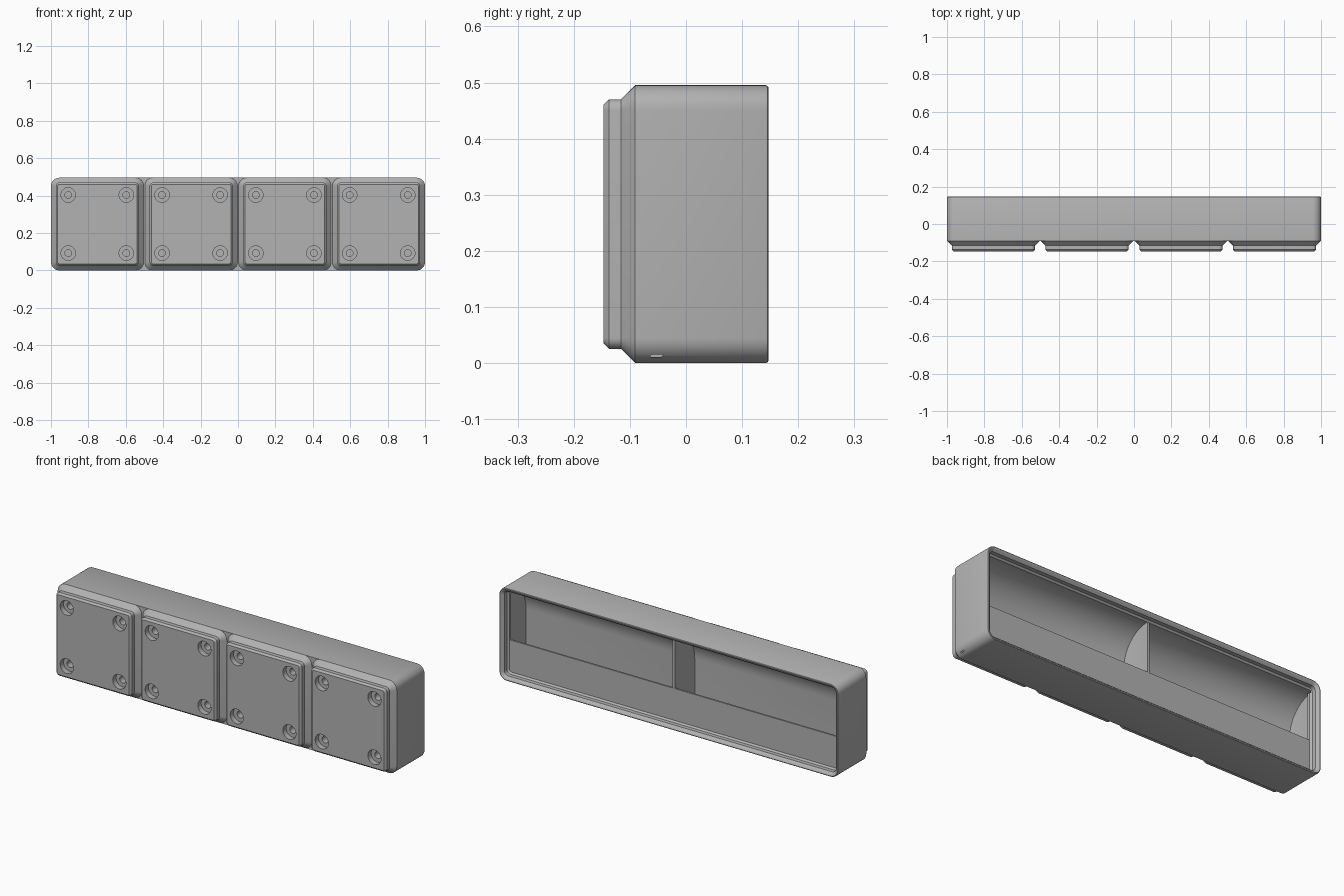
import bpy, bmesh, math
from mathutils import Vector

S = 2 / 167.5                      # millimetres to model units
W, D, H = 167.5, 41.5, 24.65       # width (x), depth (z), height (y, open end at +y)
PITCH = 42
FLOOR, RIM = 7, 21

old = bpy.data.objects.get("Cube")
if old:
    bpy.data.objects.remove(old)

grey = bpy.data.materials.new("light grey plastic")
grey.use_nodes = True
colour = (0.45, 0.45, 0.45, 1)
grey.diffuse_color = colour
grey.node_tree.nodes["Principled BSDF"].inputs["Base Color"].default_value = colour


def place(x, h, z):
    return Vector((x * S, (h - H / 2) * S, z * S))


def finish(name, bm):
    bmesh.ops.remove_doubles(bm, verts=bm.verts, dist=1e-5)
    bmesh.ops.recalc_face_normals(bm, faces=bm.faces)
    mesh = bpy.data.meshes.new(name)
    bm.to_mesh(mesh)
    bm.free()
    mesh.materials.append(grey)
    ob = bpy.data.objects.new(name, mesh)
    bpy.context.collection.objects.link(ob)
    return ob


def ring(bm, h, half_x, half_z, r, cx, cz, steps=8):
    """Rounded rectangle at height h."""
    verts = []
    for q, (sx, sz) in enumerate([(1, 1), (-1, 1), (-1, -1), (1, -1)]):
        for i in range(steps + 1):
            a = (q + i / steps) * math.pi / 2
            verts.append(bm.verts.new(place(
                cx + sx * (half_x - r) + r * math.cos(a), h,
                cz + sz * (half_z - r) + r * math.sin(a))))
    return verts


def loft(bm, sections, cx, cz):
    """Skin a stack of (h, half_x, half_z, radius) rings and cap it."""
    rings = [ring(bm, *s, cx, cz) for s in sections]
    for a, b in zip(rings, rings[1:]):
        for i in range(len(a)):
            j = (i + 1) % len(a)
            bm.faces.new((a[i], a[j], b[j], b[i]))
    bm.faces.new(rings[0])
    bm.faces.new(rings[-1])


def inset_stack(stack, width):
    return [(h, width / 2 - d, D / 2 - d, 3.75 - d) for h, d in stack]


def prism(bm, points_a, points_b):
    a = [bm.verts.new(place(*p)) for p in points_a]
    b = [bm.verts.new(place(*p)) for p in points_b]
    ends = [bm.faces.new(a), bm.faces.new(b)]
    for i in range(len(a)):
        j = (i + 1) % len(a)
        bm.faces.new((a[i], a[j], b[j], b[i]))
    return ends


def cut(ob, cutter):
    cutter.hide_render = True
    mod = ob.modifiers.new("cut", 'BOOLEAN')
    mod.operation, mod.solver, mod.object = 'DIFFERENCE', 'EXACT', cutter
    bpy.context.view_layer.objects.active = ob
    bpy.ops.object.modifier_apply(modifier=mod.name)


# Bin body with stepped stacking lip around the open end
bm = bmesh.new()
loft(bm, inset_stack([(4.75, 0), (24.2, 0), (24.5, .12), (24.65, .4), (24.6, .72),
                      (24.35, 1.05), (23.5, 1.9), (21.7, 1.9), (RIM, 2.6)], W), 0, D / 2)
body = finish("bin_body", bm)

# Stepped feet, one per cell
centres = [(i - 1.5) * PITCH for i in range(4)]
feet = []
for i, cx in enumerate(centres):
    bm = bmesh.new()
    loft(bm, inset_stack([(0, 2.95), (.8, 2.15), (2.6, 2.15), (4.75, 0)], D), cx, D / 2)
    feet.append(finish(f"foot_{i + 1}", bm))

# Magnet recesses with screw holes
bm = bmesh.new()
for cx in centres:
    for dx in (-13, 13):
        for dz in (-13, 13):
            loft(bm, [(h, r, r, r) for h, r in [(-1, 3.25), (2.4, 3.25), (2.4, 1.5), (6, 1.5)]],
                 cx + dx, D / 2 + dz)
holes = finish("hole_cutter", bm)
for ob in feet + [body]:
    cut(ob, holes)

# Two compartments with a scooped wall and a full-width label shelf
R = RIM - FLOOR
top = RIM + .3
edge = D - 2.6
profile = [(16.8, top), (16.8, RIM - .8), (.95, 8.7), (.95, FLOOR)]
for i in range(17):
    a = i / 16 * math.pi / 2
    profile.append((edge - R + R * math.sin(a), RIM - R * math.cos(a)))
profile.append((edge, top))
cutters = []
for side in (-1, 1):
    bm = bmesh.new()
    ends = prism(bm, *[[(side * x, h, z) for z, h in profile] for x in (.6, W / 2 - .95)])
    scoop_line = [e for f in ends for e in f.edges
                  if all(v.co.z > 1.5 * S and v.co.y < place(0, RIM + .1, 0).y
                         for v in e.verts) and
                  min(v.co.z for v in e.verts) > 18 * S]
    floor_line = [e for f in ends for e in f.edges
                  if all(abs(v.co.y - place(0, FLOOR, 0).y) < 1e-5 for v in e.verts)]
    bmesh.ops.recalc_face_normals(bm, faces=bm.faces)
    bmesh.ops.bevel(bm, geom=list(set(scoop_line + floor_line)), offset=2 * S,
                    segments=4, profile=.5, affect='EDGES', clamp_overlap=True)
    cutters.append(finish("compartment_cutter", bm))
for c in cutters:
    cut(body, c)
for c in cutters + [holes]:
    bpy.data.objects.remove(c)

# Sloped supports under the lip at both ends
supports = []
for side, label in ((-1, "right"), (1, "left")):
    section = [(.8, 18), (.95, 18.15), (2.6, 19.8), (2.6, RIM), (2.25, top + .05), (.8, top + .05)]
    bm = bmesh.new()
    prism(bm, *[[(side * (W / 2 - d), h, z) for d, h in section] for z in (5, edge - 1)])
    supports.append(finish(f"lip_support_{label}", bm))

# Smooth rounded corners, keep hard edges
bpy.ops.object.select_all(action='DESELECT')
for ob in feet + supports + [body]:
    ob.select_set(True)
bpy.context.view_layer.objects.active = body
bpy.ops.object.shade_smooth_by_angle(angle=math.radians(30))
